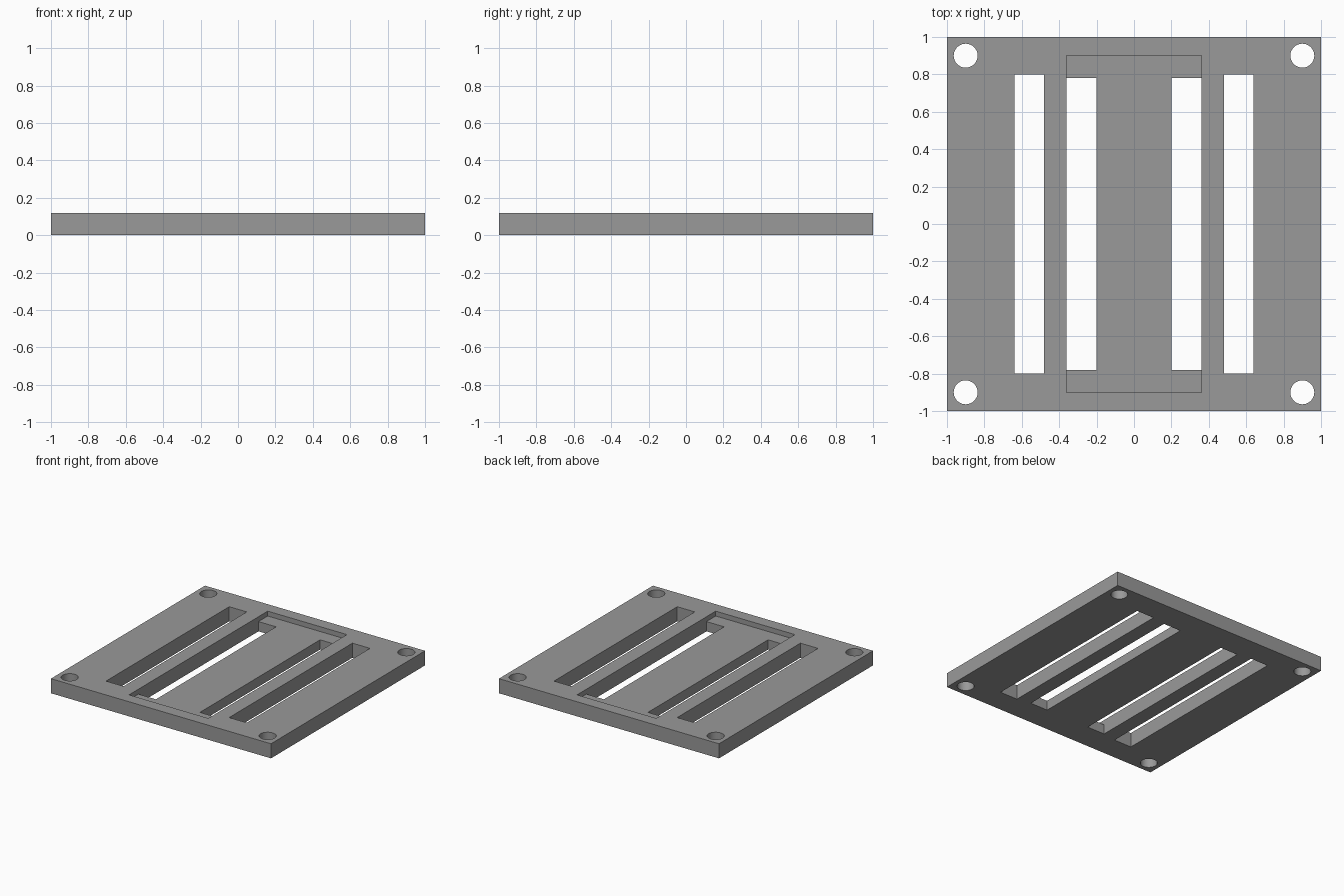
import bpy

if "Cube" in bpy.data.objects:
    bpy.data.objects.remove(bpy.data.objects["Cube"])

T = 0.12        # plate thickness
FLOOR = 0.08    # recess floor height

grey = bpy.data.materials.new("mid grey")
grey.diffuse_color = (0.32, 0.32, 0.32, 1)
grey.use_nodes = True
grey.node_tree.nodes["Principled BSDF"].inputs["Base Color"].default_value = grey.diffuse_color


def box(name, x0, x1, y0, y1, z0, z1):
    bpy.ops.mesh.primitive_cube_add(size=1, location=((x0 + x1) / 2, (y0 + y1) / 2, (z0 + z1) / 2))
    ob = bpy.context.object
    ob.name = name
    ob.scale = (x1 - x0, y1 - y0, z1 - z0)
    bpy.ops.object.transform_apply(location=True, rotation=False, scale=True)
    return ob


def cut(target, cutter):
    mod = target.modifiers.new("cut", 'BOOLEAN')
    mod.operation = 'DIFFERENCE'
    mod.solver = 'EXACT'
    mod.object = cutter
    bpy.context.view_layer.objects.active = target
    bpy.ops.object.modifier_apply(modifier=mod.name)
    bpy.data.objects.remove(cutter)


# Square plate
plate = box("slotted_plate", -1, 1, -1, 1, 0, T)
plate.data.materials.append(grey)

# Shallow central recess
cut(plate, box("recess_cutter", -0.36, 0.36, -0.9, 0.9, FLOOR, 0.3))

# Long through slots, mirrored left and right
for inner, outer, half in ((0.2, 0.36, 0.78), (0.48, 0.64, 0.8)):
    for s in (-1, 1):
        x0, x1 = sorted((s * inner, s * outer))
        cut(plate, box("slot_cutter", x0, x1, -half, half, -0.2, 0.3))

# Corner screw holes
for sx in (-1, 1):
    for sy in (-1, 1):
        bpy.ops.mesh.primitive_cylinder_add(vertices=48, radius=0.064, depth=0.6,
                                            location=(sx * 0.9, sy * 0.9, 0))
        cut(plate, bpy.context.object)

# Smooth hole walls, sharp edges elsewhere
bpy.ops.object.select_all(action='DESELECT')
plate.select_set(True)
bpy.context.view_layer.objects.active = plate
bpy.ops.object.shade_smooth_by_angle(angle=0.5)
